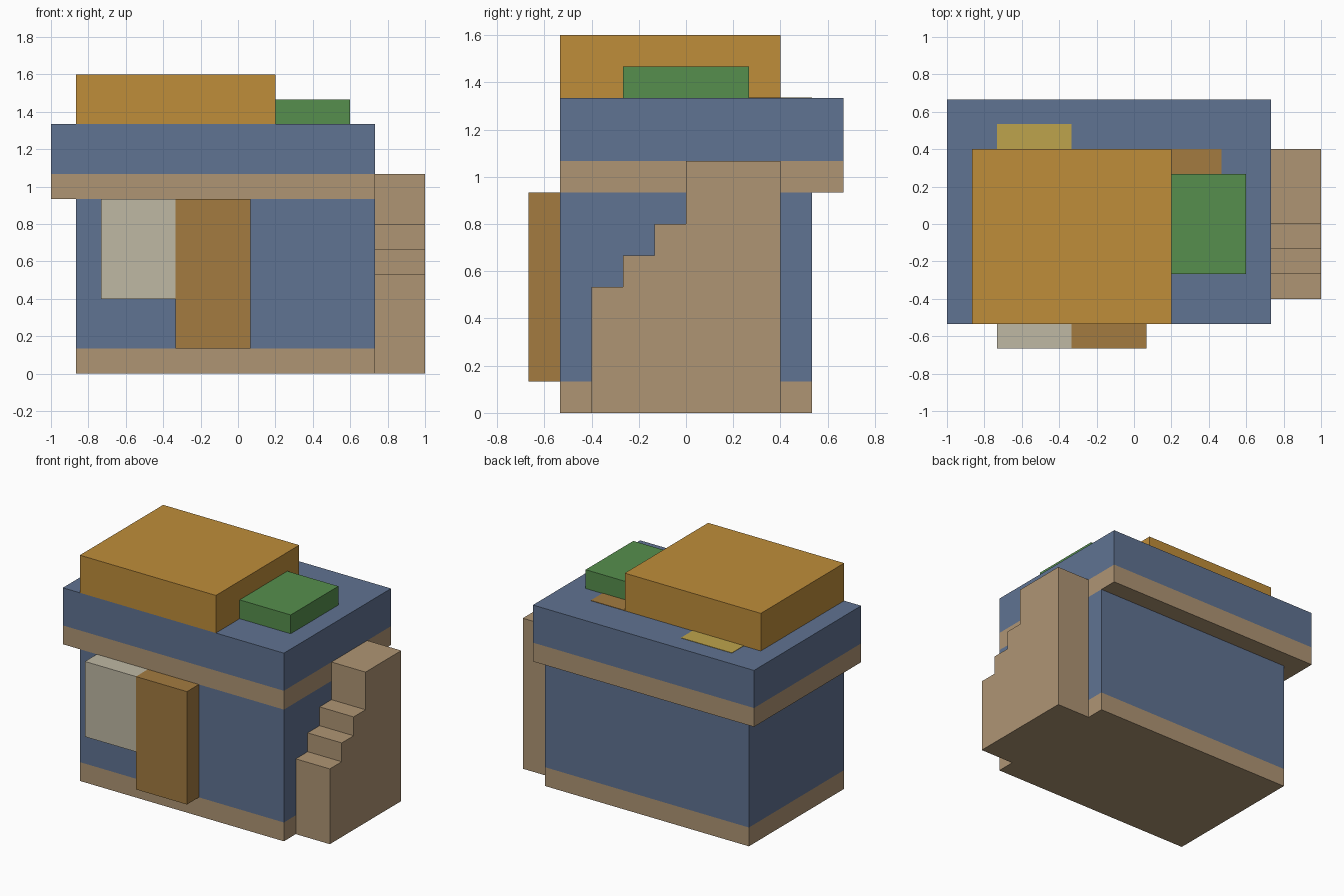
import bpy
import bmesh

if "Cube" in bpy.data.objects:
    bpy.data.objects.remove(bpy.data.objects["Cube"], do_unlink=True)

U = 2 / 15  # one block unit; every part snaps to this grid


def linear(c):
    c /= 255
    return c / 12.92 if c <= 0.04045 else ((c + 0.055) / 1.055) ** 2.4


def material(name, rgb):
    mat = bpy.data.materials.new(name)
    color = (*map(linear, rgb), 1)
    mat.use_nodes = True
    mat.diffuse_color = color
    bsdf = next(n for n in mat.node_tree.nodes if n.type == 'BSDF_PRINCIPLED')
    bsdf.inputs["Base Color"].default_value = color
    return mat


BLUE = material("slate blue", (96, 115, 146))
TAN = material("tan", (175, 149, 116))
ORANGE = material("amber", (191, 141, 58))
BROWN = material("brown", (163, 123, 64))
GREEN = material("green", (86, 143, 77))
PALE = material("pale cream", (191, 184, 164))
YELLOW = material("straw yellow", (189, 164, 76))


def add_object(name, bm, mats):
    bmesh.ops.recalc_face_normals(bm, faces=bm.faces[:])
    mesh = bpy.data.meshes.new(name)
    bm.to_mesh(mesh)
    bm.free()
    for mat in mats:
        mesh.materials.append(mat)
    obj = bpy.data.objects.new(name, mesh)
    bpy.context.collection.objects.link(obj)
    return obj


def box(name, x, y, z, *mats, band=None):
    """Box from grid ranges; faces below the band height take the second material."""
    bm = bmesh.new()
    bmesh.ops.create_cube(bm, size=1)
    for v in bm.verts:
        for i, (lo, hi) in enumerate((x, y, z)):
            v.co[i] = (lo if v.co[i] < 0 else hi) * U
    if band is not None:
        bmesh.ops.bisect_plane(bm, geom=bm.verts[:] + bm.edges[:] + bm.faces[:],
                               plane_co=(0, 0, band * U), plane_no=(0, 0, 1))
        for f in bm.faces:
            f.material_index = int(f.calc_center_median().z < band * U)
    return add_object(name, bm, mats)


# House body and overhanging roof slab, each with a tan lower band
box("house_body", (-6.5, 5.5), (-4, 4), (0, 7), BLUE, TAN, band=1)
box("roof_slab", (-7.5, 5.5), (-4, 5), (7, 10), BLUE, TAN, band=8)

# Door and window block on the front
box("door", (-2.5, 0.5), (-5, -4), (1, 7), BROWN)
box("window", (-5.5, -2.5), (-5, -4), (3, 7), PALE)

# Blocks and flat patches on the roof
box("roof_block", (-6.5, 1.5), (-4, 3), (10, 12), ORANGE)
box("roof_planter", (1.5, 4.5), (-2, 2), (10, 11), GREEN)
box("yellow_patch", (-5.5, -2.5), (3, 4), (9.99, 10.02), YELLOW)
box("brown_patch", (1.5, 3.5), (2, 3), (9.99, 10.02), BROWN)

# Side stairs: stepped profile extruded along x
profile = [(-3, 0), (3, 0), (3, 8), (0, 8), (0, 6), (-1, 6),
           (-1, 5), (-2, 5), (-2, 4), (-3, 4)]
bm = bmesh.new()
side = bm.faces.new([bm.verts.new((5.5 * U, y * U, z * U)) for y, z in profile])
ext = bmesh.ops.extrude_face_region(bm, geom=[side], use_keep_orig=True)
bmesh.ops.translate(bm, vec=(2 * U, 0, 0),
                    verts=[g for g in ext["geom"] if isinstance(g, bmesh.types.BMVert)])
add_object("side_stairs", bm, [TAN])
